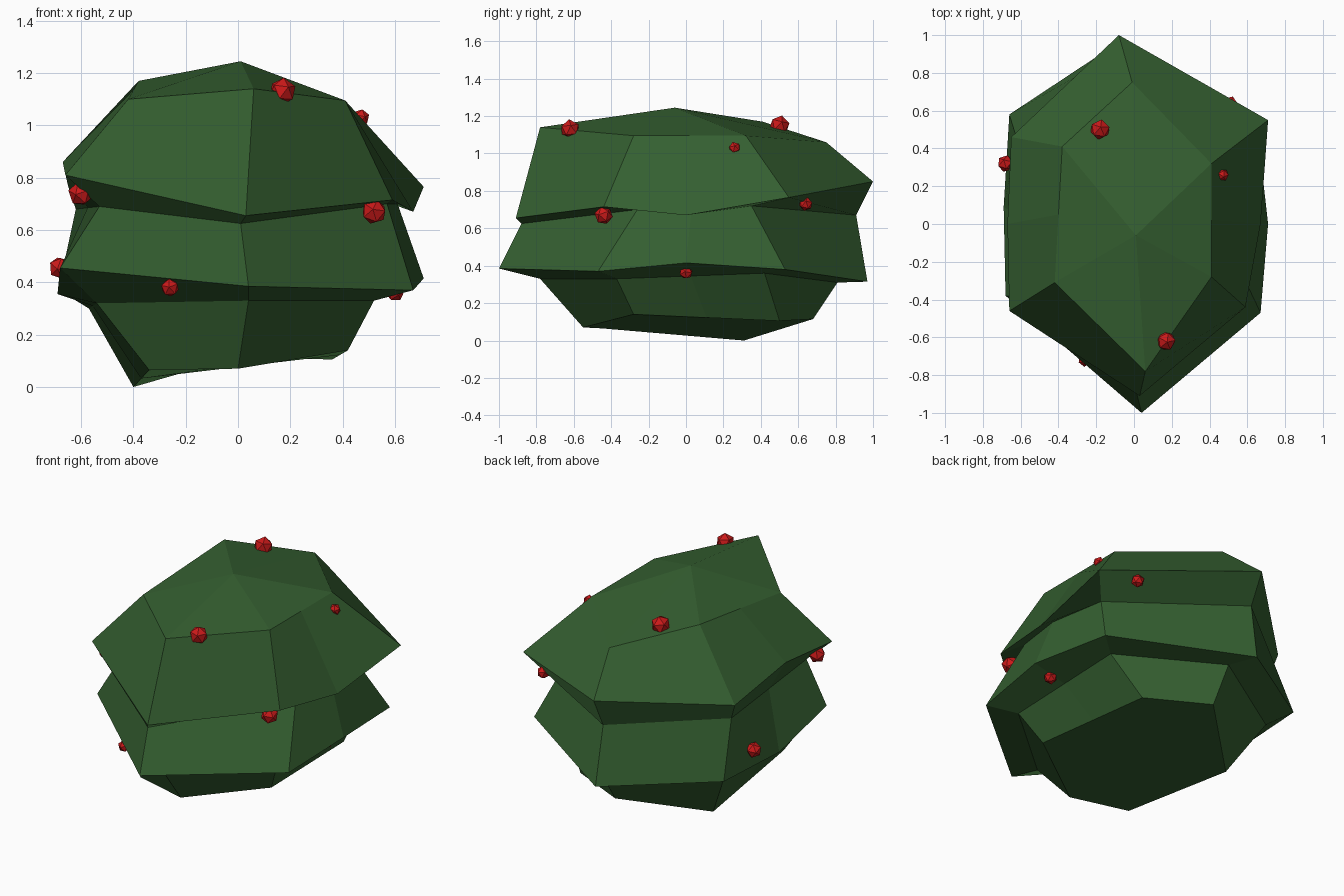
import bpy, bmesh, random
from mathutils import Vector, Matrix

if "Cube" in bpy.data.objects:
    bpy.data.objects.remove(bpy.data.objects["Cube"])

random.seed(4)


def material(name, colour):
    m = bpy.data.materials.new(name)
    m.diffuse_color = colour
    m.use_nodes = True
    m.node_tree.nodes["Principled BSDF"].inputs["Base Color"].default_value = m.diffuse_color
    return m


def finish(name, bm, mat):
    bmesh.ops.recalc_face_normals(bm, faces=bm.faces[:])
    me = bpy.data.meshes.new(name)
    bm.to_mesh(me)
    bm.free()
    ob = bpy.data.objects.new(name, me)
    bpy.context.collection.objects.link(ob)
    me.materials.append(mat)
    return ob


green = material("leaf_green", (0.035, 0.115, 0.03, 1))
red = material("berry_red", (0.6, 0.01, 0.01, 1))

# Bush cross-sections, top to bottom. Corners run front, right front,
# right back, back, left back, left front.
crown = [(.06, -.78, 1.14), (.41, -.28, 1.095), (.41, .32, 1.095),
         (-.01, .75, 1.06), (-.38, .41, 1.17), (-.42, -.31, 1.10)]
upper_rim = [(.03, -.91, .655), (.59, -.44, .715), (.71, .55, .765),
             (-.08, 1.0, .85), (-.65, .46, .77), (-.66, -.46, .81)]
waist = [(.01, -.88, .625), (.57, -.26, .70), (.53, .35, .72),
         (-.08, .91, .67), (-.62, .45, .68), (-.53, -.40, .69)]
lower_rim = [(.04, -1.0, .385), (.67, -.47, .37), (.65, .53, .38),
             (-.07, .97, .315), (-.66, .58, .355), (-.68, -.38, .455)]
skirt = [(.04, -.78, .33), (.52, -.37, .33), (.52, .42, .36),
         (0, .81, .31), (-.57, .45, .30), (-.54, -.40, .32)]
base = [(0, -.55, .07), (.42, -.28, .14), (.36, .50, .105),
        (0, .68, .115), (-.40, .31, 0), (-.34, -.45, .065)]


def with_sides(ring, right=None, left=None):
    """Add a mid-side corner on the right and the left."""
    p = [Vector(c) for c in ring]
    r = Vector(right) if right else (p[1] + p[2]) / 2
    l = Vector(left) if left else (p[4] + p[5]) / 2
    return p[:2] + [r] + p[2:5] + [l] + p[5:]


rings = [with_sides(crown),
         with_sides(upper_rim, (.67, 0, .67), (-.67, 0, .86)),
         with_sides(waist, (.61, .03, .70)),
         with_sides(lower_rim, (.71, 0, .415), (-.69, .09, .355)),
         with_sides(skirt),
         with_sides(base)]

# Bush body
bm = bmesh.new()
loops = [[bm.verts.new(c) for c in ring] for ring in rings]
n = len(loops[0])
apex = bm.verts.new((.01, -.06, 1.245))
for i in range(n):
    j = (i + 1) % n
    bm.faces.new((apex, loops[0][i], loops[0][j]))
    for a, b in zip(loops, loops[1:]):
        bm.faces.new((a[i], b[i], b[j], a[j]))
bm.faces.new(loops[-1])
finish("bush", bm, green)

# Berries: x, y, z, radius
berries = [(.17, -.62, 1.13, .053), (-.18, .50, 1.15, .055),
           (.47, .26, 1.03, .033), (-.60, -.40, .74, .05),
           (-.68, .32, .455, .045), (.52, -.44, .67, .05),
           (.51, .64, .73, .038), (-.26, -.72, .38, .036),
           (.60, 0, .365, .038)]
for k, (x, y, z, r) in enumerate(berries):
    bm = bmesh.new()
    bmesh.ops.create_icosphere(bm, subdivisions=1, radius=r)
    turn = Matrix.Rotation(random.uniform(0, 6), 4, Vector((1, random.random(), .5)))
    bmesh.ops.transform(bm, matrix=Matrix.Translation((x, y, z)) @ turn, verts=bm.verts[:])
    finish("berry_%d" % (k + 1), bm, red)
